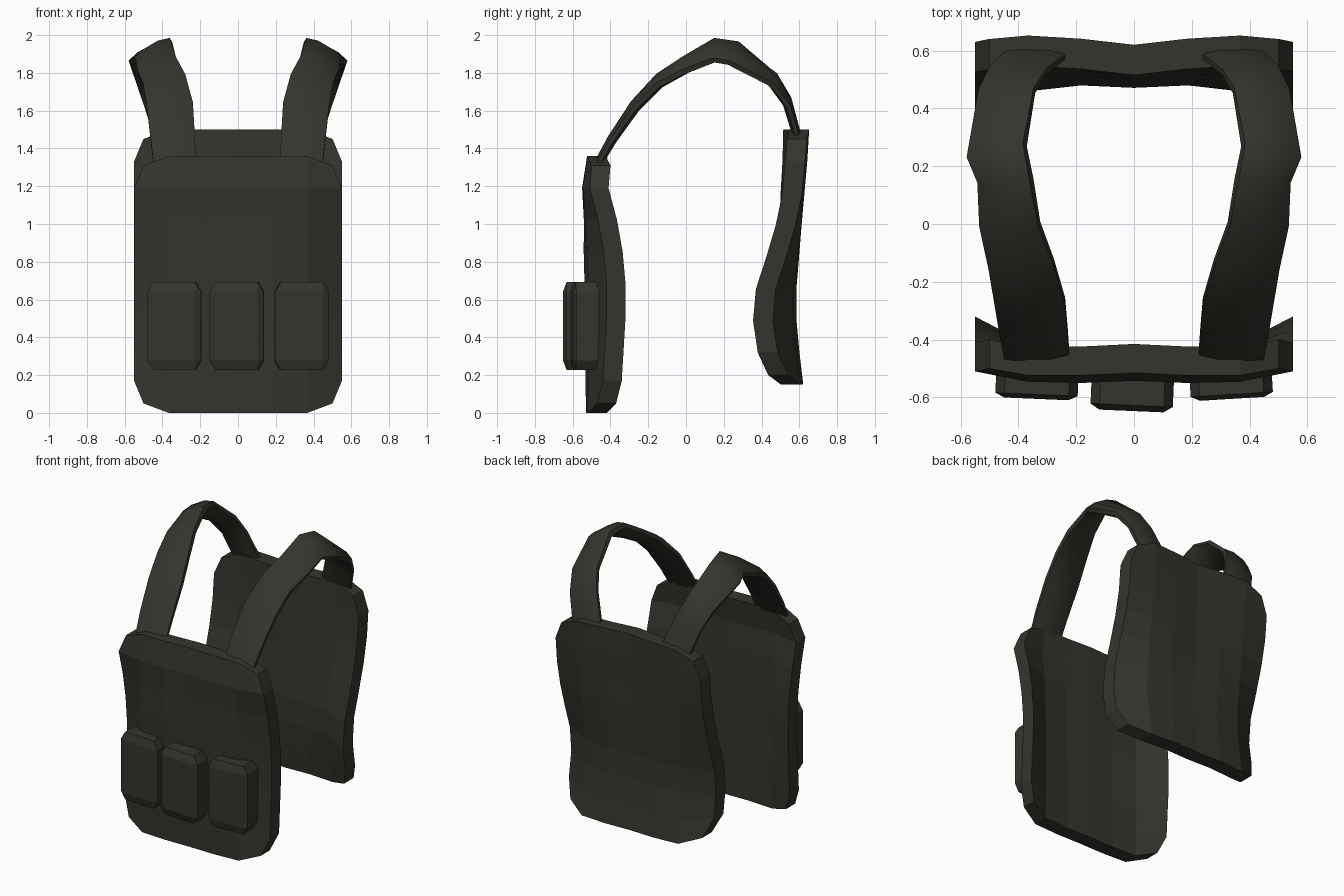
import bpy, bmesh, math
from mathutils import Vector, Matrix

if "Cube" in bpy.data.objects:
    bpy.data.objects.remove(bpy.data.objects["Cube"], do_unlink=True)

fabric = bpy.data.materials.new("dark_olive_fabric")
fabric.use_nodes = True
colour = (0.036, 0.034, 0.026, 1)
fabric.diffuse_color = colour
fabric.node_tree.nodes["Principled BSDF"].inputs["Base Color"].default_value = colour


def finish(bm, name, smooth=False):
    bmesh.ops.recalc_face_normals(bm, faces=bm.faces)
    mesh = bpy.data.meshes.new(name)
    bm.to_mesh(mesh)
    bm.free()
    obj = bpy.data.objects.new(name, mesh)
    bpy.context.collection.objects.link(obj)
    mesh.materials.append(fabric)
    if smooth:
        bpy.ops.object.select_all(action="DESELECT")
        bpy.context.view_layer.objects.active = obj
        obj.select_set(True)
        bpy.ops.object.shade_smooth_by_angle(angle=math.radians(50))
    return obj


def panel(name, z0, z1, middle, sides, thick, dent):
    """Curved padded panel: outer depth per row at the middle and at the sides."""
    bm = bmesh.new()
    cols, rows, half = 6, len(middle) - 1, 0.55
    weight = [0, 0, 0.2, 1]          # how far each column follows the sides
    hollow = [1, 0.4, 0, 0]          # shallow hollow down the spine
    grid = []
    for r in range(rows + 1):
        z = z0 + (z1 - z0) * r / rows
        line = []
        for c in range(cols + 1):
            k = abs(c - cols // 2)
            x, zz = half * (c * 2 / cols - 1), z
            if k == 3 and r in (0, rows):      # pull in the corners
                x *= 0.91
                zz += 0.05 if r == 0 else -0.05
            y = middle[r] + (sides[r] - middle[r]) * weight[k]
            y += dent * hollow[k] * (0.3 + 0.7 * (r / rows) ** 2)
            line.append(bm.verts.new((x, y, zz)))
        grid.append(line)
    faces = [bm.faces.new((grid[r][c], grid[r][c + 1], grid[r + 1][c + 1], grid[r + 1][c]))
             for r in range(rows) for c in range(cols)]
    # thicken towards the wearer
    extruded = bmesh.ops.extrude_face_region(bm, geom=faces, use_keep_orig=True)
    moved = [g for g in extruded["geom"] if isinstance(g, bmesh.types.BMVert)]
    bmesh.ops.translate(bm, verts=moved, vec=(0, thick, 0))
    return finish(bm, name)


panel("front_panel", 0, 1.36,
      [-.53, -.535, -.535, -.54, -.54, -.545, -.545, -.555, -.53],
      [-.47, -.44, -.43, -.42, -.42, -.435, -.465, -.51, -.5], 0.1, 0.015)
panel("back_panel", 0.15, 1.5,
      [.625, .605, .59, .59, .605, .62, .63, .645, .655],
      [.54, .485, .46, .475, .53, .58, .615, .63, .64], -0.105, -0.035)


def pouch(name, x, front, turn):
    """Box pouch with chamfered front and corners."""
    bm = bmesh.new()
    bmesh.ops.create_cube(bm, size=1)
    edges = [e for e in bm.edges if not all(v.co.y > 0 for v in e.verts)]
    bmesh.ops.bevel(bm, geom=edges, offset=0.11, segments=1, affect="EDGES")
    depth = -0.465 - front
    bmesh.ops.scale(bm, verts=bm.verts, vec=(0.285, depth, 0.465))
    bmesh.ops.rotate(bm, verts=bm.verts, matrix=Matrix.Rotation(math.radians(turn), 3, "Z"))
    bmesh.ops.translate(bm, verts=bm.verts, vec=(x, front + depth / 2, 0.46))
    return finish(bm, name)


pouch("right_pouch", -0.335, -0.605, -2.5)
pouch("middle_pouch", -0.005, -0.647, -2.5)
pouch("left_pouch", 0.335, -0.605, 3.5)

# shoulder strap stations: x, y, z, width, outward tilt in degrees
stations = [
    (.335, -.465, 1.32, .225, 0), (.345, -.39, 1.45, .235, 0),
    (.36, -.27, 1.625, .245, 3), (.39, -.14, 1.76, .23, 8),
    (.43, 0, 1.845, .215, 18), (.445, .15, 1.92, .21, 30),
    (.475, .25, 1.905, .225, 33), (.44, .46, 1.765, .2, 18),
    (.40, .535, 1.65, .2, 5), (.335, .59, 1.46, .21, 0)]


def strap(name, side):
    """Flattened tube swept over the shoulder."""
    bm = bmesh.new()
    points = [Vector(s[:3]) for s in stations]
    rings, n = [], 8
    for i, (x, y, z, width, tilt) in enumerate(stations):
        tangent = (points[min(i + 1, len(points) - 1)] - points[max(i - 1, 0)]).normalized()
        a = math.radians(tilt)
        across = Vector((math.cos(a), 0, -math.sin(a)))
        across = (across - tangent * across.dot(tangent)).normalized()
        normal = across.cross(tangent)
        thick = 0.045 + 0.025 * math.sin(math.pi * i / (len(points) - 1))
        ring = []
        for k in range(n):
            t = math.tau * (k + 0.5) / n
            p = points[i] + across * (math.cos(t) * width * 0.54)
            p += normal * (math.sin(t) * thick * 0.54)
            ring.append(bm.verts.new((p.x * side, p.y, p.z)))
        rings.append(ring)
    for low, high in zip(rings, rings[1:]):
        for k in range(n):
            j = (k + 1) % n
            bm.faces.new((low[k], low[j], high[j], high[k]))
    bm.faces.new(rings[0])
    bm.faces.new(rings[-1])
    return finish(bm, name, smooth=True)


strap("left_shoulder_strap", 1)
strap("right_shoulder_strap", -1)
